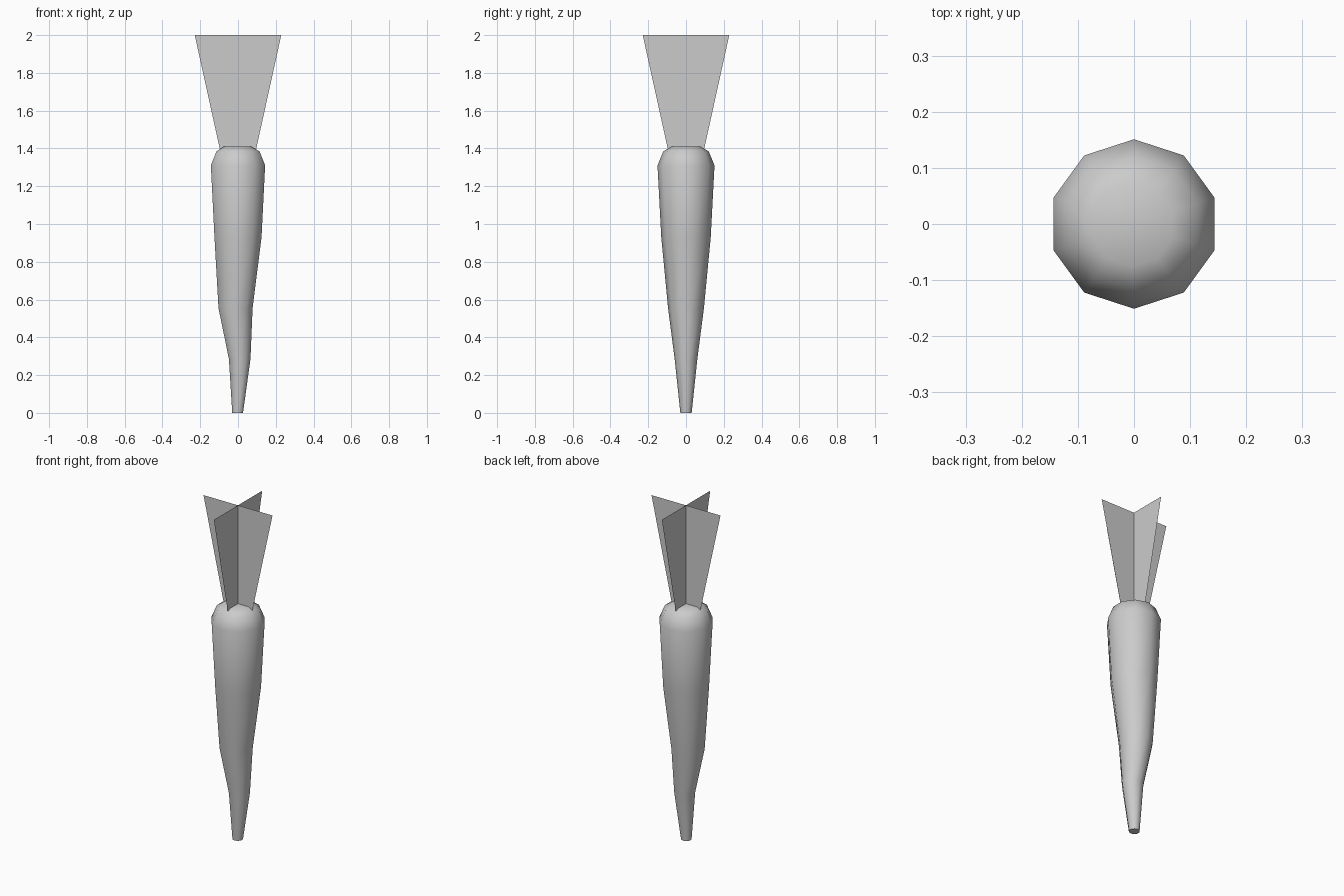
import bpy, bmesh, math

if "Cube" in bpy.data.objects:
    bpy.data.objects.remove(bpy.data.objects["Cube"])

SIDES = 10


def make_object(name, bm):
    mesh = bpy.data.meshes.new(name)
    bm.to_mesh(mesh)
    bm.free()
    obj = bpy.data.objects.new(name, mesh)
    bpy.context.collection.objects.link(obj)
    return obj


# Tapered root: slightly wandering rings (height, radius, x offset)
profile = [(0, 0.03, -0.002), (0.285, 0.06, 0.009), (0.555, 0.095, -0.013),
           (0.93, 0.131, 0), (1.31, 0.151, 0), (1.385, 0.12, 0),
           (1.41, 0.075, -0.003)]
bm = bmesh.new()
rings = []
for z, r, dx in profile:
    ring = []
    for i in range(SIDES):
        a = math.pi / 2 + math.tau * i / SIDES
        ring.append(bm.verts.new((dx + r * math.cos(a), r * math.sin(a), z)))
    rings.append(ring)
for lower, upper in zip(rings, rings[1:]):
    for i in range(SIDES):
        j = (i + 1) % SIDES
        bm.faces.new((lower[i], lower[j], upper[j], upper[i]))
bm.faces.new(rings[0][::-1])
bm.faces.new(rings[-1])
root = make_object("root", bm)
bpy.context.view_layer.objects.active = root
root.select_set(True)
bpy.ops.object.shade_smooth_by_angle(angle=math.radians(60))

# Two crossed flat leaf blades flaring upward out of the crown
for name, cx, cy in (("leaf_blade_wide", 1, 0), ("leaf_blade_deep", 0, 1)):
    bm = bmesh.new()
    outline = [(-0.088, 1.36), (0.088, 1.36), (0.229, 2), (-0.229, 2)]
    bm.faces.new([bm.verts.new((u * cx, u * cy, z)) for u, z in outline])
    make_object(name, bm)
